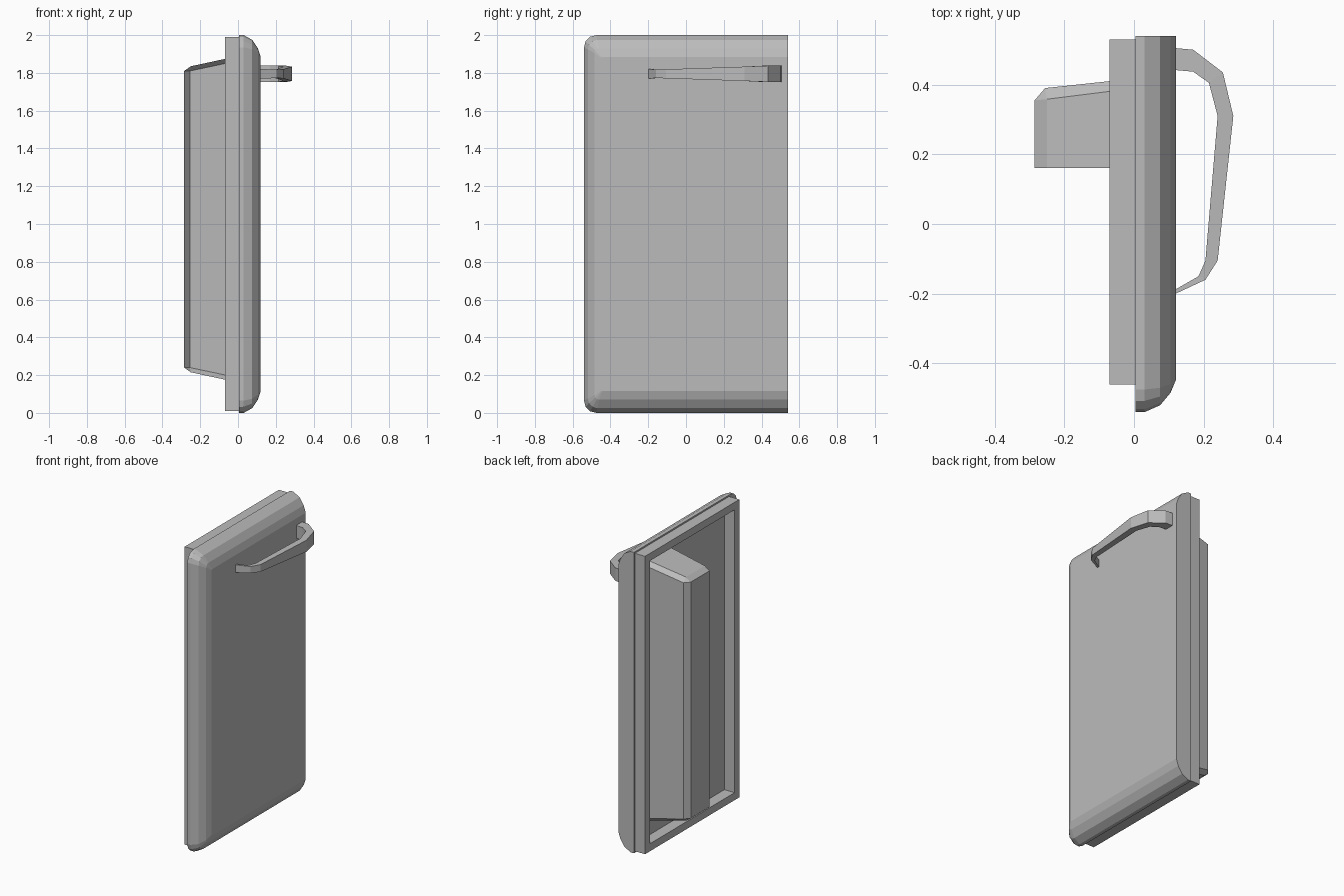
import bpy, bmesh
from math import sin, cos, pi

cube = bpy.data.objects.get("Cube")
if cube:
    bpy.data.objects.remove(cube, do_unlink=True)

grey = bpy.data.materials.new("plain grey")
grey.use_nodes = True
grey.diffuse_color = (0.5, 0.5, 0.5, 1)
grey.node_tree.nodes["Principled BSDF"].inputs["Base Color"].default_value = (0.5, 0.5, 0.5, 1)


def loft(name, rings, cap_start=True, cap_end=True, wrap=True, loop=False):
    """Skin a list of equal-length point rings."""
    bm = bmesh.new()
    rows = [[bm.verts.new(p) for p in ring] for ring in rings]
    n = len(rows[0])
    pairs = list(zip(rows, rows[1:])) + ([(rows[-1], rows[0])] if loop else [])
    for a, b in pairs:
        for i in range(n if wrap else n - 1):
            j = (i + 1) % n
            bm.faces.new((a[i], a[j], b[j], b[i]))
    if cap_start:
        bm.faces.new(rows[0])
    if cap_end:
        bm.faces.new(rows[-1])
    bmesh.ops.remove_doubles(bm, verts=bm.verts, dist=0.0005)
    bmesh.ops.recalc_face_normals(bm, faces=bm.faces)
    mesh = bpy.data.meshes.new(name)
    bm.to_mesh(mesh)
    bm.free()
    mesh.materials.append(grey)
    obj = bpy.data.objects.new(name, mesh)
    bpy.context.collection.objects.link(obj)
    return obj


# Outer door panel: rounded on three sides, cut flat at the +y side
def panel_ring(x, inset, radius):
    half = 1 - inset
    y0 = -0.54 + inset * 0.8
    upper = [(0.54, half)]
    for k in range(4):
        a = k * pi / 6
        upper.append((y0 + radius * (1 - sin(a)), half - radius * (1 - cos(a))))
    lower = [(y, -z) for y, z in reversed(upper)]
    return [(x, y, 1 + z) for y, z in upper + lower]


loft("door_panel", [panel_ring(*r) for r in (
    (0.005, 0, 0.065), (0.03, 0, 0.065), (0.075, 0.025, 0.05),
    (0.105, 0.07, 0.025), (0.12, 0.115, 0.006))])


# Raised frame on the inner side
def rect(x, inset):
    y0, y1, z0, z1 = -0.46 + inset, 0.53 - inset, 0.01 + inset, 1.99 - inset
    return [(x, y0, z0), (x, y1, z0), (x, y1, z1), (x, y0, z1)]


loft("inner_frame", [rect(0.005, 0), rect(-0.07, 0), rect(-0.07, 0.05), rect(0.005, 0.05)],
     cap_start=False, cap_end=False, loop=True)


# Storage bin: chamfered tray, open towards -y
def mirrored(points):
    top = [(x, y, 1.025 + h) for x, y, h in points]
    return top + [(x, y, 1.025 - h) for x, y, h in reversed(points)]


edge = [(0.005, 0.39, 0.865), (-0.25, 0.358, 0.81), (-0.285, 0.355, 0.785)]
corner = (-0.255, 0.39, 0.785)
floor = [(0.005, 0.418, 0.84), corner, corner]
loft("storage_bin", [mirrored([(x, 0.16, h) for x, y, h in edge]), mirrored(edge), mirrored(floor)],
     cap_start=False, wrap=False)

# Handle: bent bar that narrows towards -y
outer = [(0.115, 0.505), (0.17, 0.5), (0.255, 0.435), (0.285, 0.31),
         (0.24, -0.105), (0.205, -0.16), (0.115, -0.202)]
inner = [(0.115, 0.442), (0.17, 0.437), (0.215, 0.405), (0.24, 0.31),
         (0.205, -0.105), (0.185, -0.15), (0.115, -0.19)]
heights = [0.043, 0.043, 0.043, 0.038, 0.024, 0.022, 0.026]
loft("handle", [[(*o, 1.795 - h), (*o, 1.795 + h), (*i, 1.795 + h), (*i, 1.795 - h)]
                for o, i, h in zip(outer, inner, heights)])
